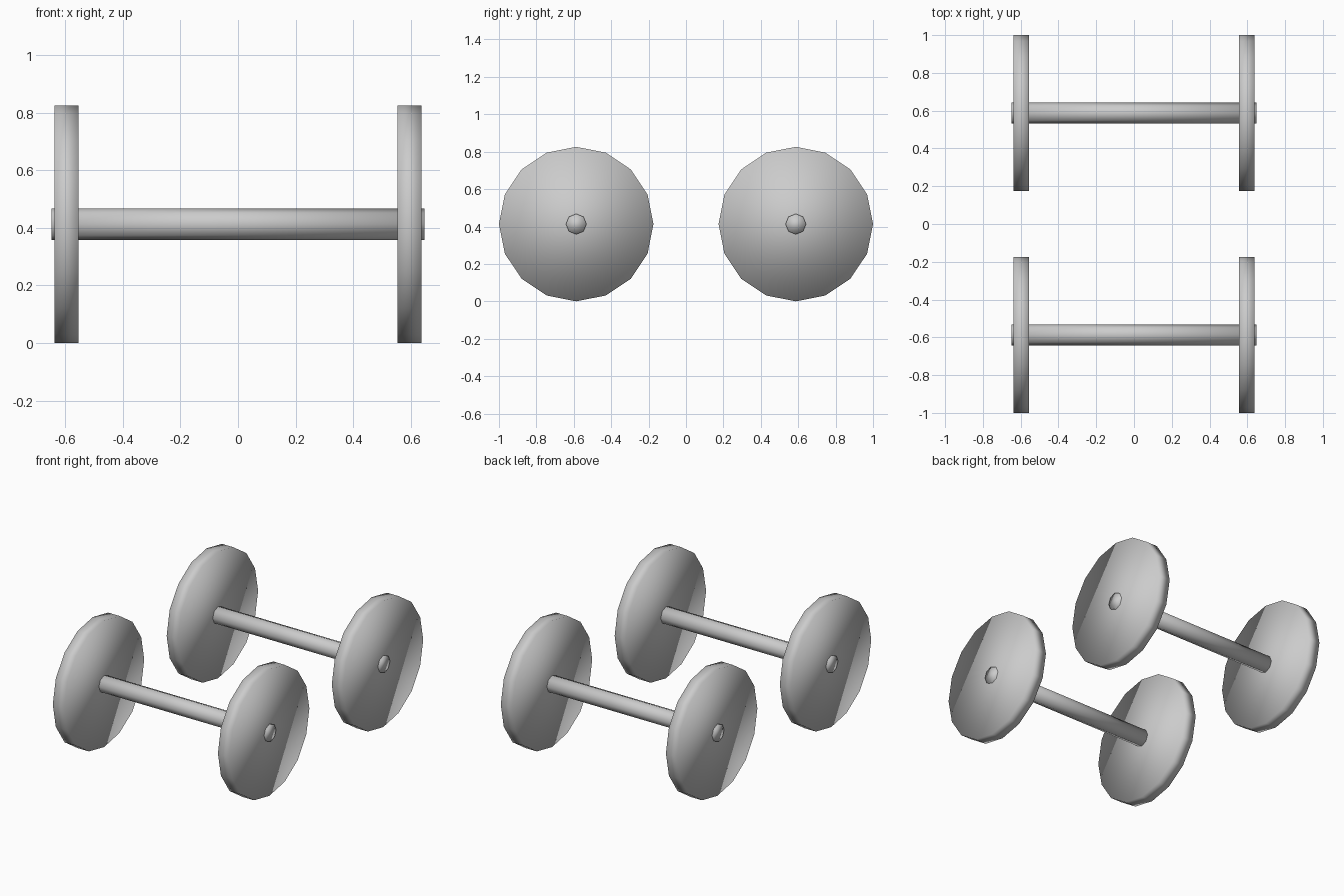
import bpy
import math

if "Cube" in bpy.data.objects:
    bpy.data.objects.remove(bpy.data.objects["Cube"])


def x_cylinder(name, sides, radius, length, location):
    """Fully smooth-shaded low-poly cylinder lying along x."""
    bpy.ops.mesh.primitive_cylinder_add(
        vertices=sides, radius=radius, depth=length,
        location=location, rotation=(0, math.pi / 2, 0))
    part = bpy.context.object
    part.name = name
    bpy.ops.object.shade_smooth()
    return part


WHEEL_RADIUS = 0.413
WHEEL_WIDTH = 0.082
WHEEL_X = 0.596
AXLE_RADIUS = 0.055
AXLE_LENGTH = 1.296
AXLE_Y = 1.0 - WHEEL_RADIUS

for end, sy in (("front", -1), ("rear", 1)):
    # Axle poking slightly through both wheels
    x_cylinder(f"{end}_axle", 8, AXLE_RADIUS, AXLE_LENGTH,
               (0, sy * AXLE_Y, WHEEL_RADIUS))
    # Pair of disc wheels
    for side, sx in (("left", -1), ("right", 1)):
        x_cylinder(f"{end}_{side}_wheel", 16, WHEEL_RADIUS, WHEEL_WIDTH,
                   (sx * WHEEL_X, sy * AXLE_Y, WHEEL_RADIUS))
